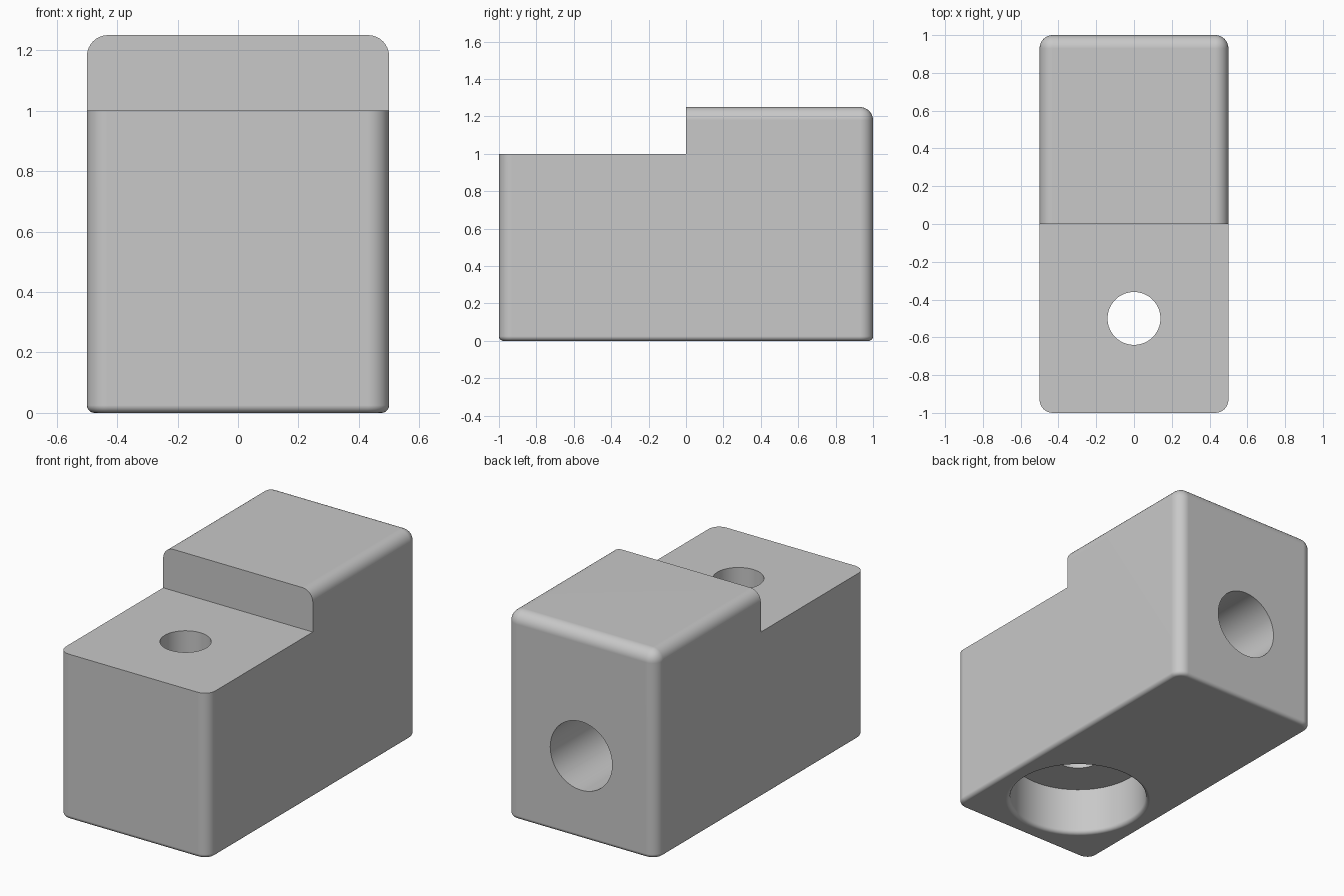
import bpy, bmesh
from math import cos, sin, pi, radians
from mathutils import Matrix, Vector

if "Cube" in bpy.data.objects:
    bpy.data.objects.remove(bpy.data.objects["Cube"], do_unlink=True)

ROUND, FOOT_ROUND = 0.07, 0.025
STEP, TOP = 1.0, 1.25

grey = bpy.data.materials.new("plain grey")
grey.use_nodes = True
colour = (0.58, 0.58, 0.58, 1)
grey.diffuse_color = colour
grey.node_tree.nodes["Principled BSDF"].inputs["Base Color"].default_value = colour


def make_object(name, bm):
    bmesh.ops.recalc_face_normals(bm, faces=bm.faces)
    mesh = bpy.data.meshes.new(name)
    bm.to_mesh(mesh)
    bm.free()
    mesh.materials.append(grey)
    obj = bpy.data.objects.new(name, mesh)
    bpy.context.collection.objects.link(obj)
    return obj


def round_edges(bm, test, radius, segments):
    edges = [e for e in bm.edges if test(*(v.co for v in e.verts))]
    bmesh.ops.bevel(bm, geom=edges, offset=radius, segments=segments,
                    profile=0.5, affect='EDGES', clamp_overlap=False)


def lathe(name, profile, matrix):
    """Closed solid turned about z from (radius, z) points."""
    bm = bmesh.new()
    verts = [bm.verts.new((r, 0, z)) for r, z in profile]
    edges = [bm.edges.new(pair) for pair in zip(verts, verts[1:])]
    bmesh.ops.spin(bm, geom=verts + edges, cent=(0, 0, 0), axis=(0, 0, 1),
                   angle=2 * pi, steps=64)
    bmesh.ops.remove_doubles(bm, verts=bm.verts, dist=1e-5)
    bm.transform(matrix)
    return make_object(name, bm)


# Stepped block: side profile extruded across the width
bm = bmesh.new()
side = [(-1, 0), (1, 0), (1, TOP), (0, TOP), (0, STEP), (-1, STEP)]
face = bm.faces.new([bm.verts.new((-0.5, y, z)) for y, z in side])
moved = bmesh.ops.extrude_face_region(bm, geom=[face])["geom"]
bmesh.ops.translate(bm, vec=(1, 0, 0),
                    verts=[v for v in moved if isinstance(v, bmesh.types.BMVert)])
bmesh.ops.recalc_face_normals(bm, faces=bm.faces)


def is_main_edge(a, b):
    upright = abs(a.z - b.z) > 0.9
    high = min(a.z, b.z) > TOP - 0.01 and max(a.y, b.y) > 0.5
    return upright or high


# Large rounds on corners and raised top, small round around the base
round_edges(bm, is_main_edge, ROUND, 8)
round_edges(bm, lambda a, b: max(a.z, b.z) < 1e-4, FOOT_ROUND, 5)
block = make_object("stepped_block", bm)

# Bolt hole with a wide recess below that flares at its mouth
recess, roof = 0.39, 0.29
lip = [(recess + FOOT_ROUND * (1 - cos(t)), FOOT_ROUND * (1 - sin(t)))
       for t in (i * pi / 12 for i in range(7))]
flare = recess + FOOT_ROUND
bolt_cutter = lathe("bolt_hole_cutter",
                    [(0, 1.2), (0.14, 1.2), (0.14, roof), (recess, roof)]
                    + lip + [(flare, -0.1), (0, -0.1)],
                    Matrix.Translation((0, -0.5, 0)))

# Round socket in the back
socket = 0.207
socket_cutter = lathe("back_socket_cutter",
                      [(0, -0.2), (socket, -0.2), (socket, 1), (0, 1)],
                      Matrix.Translation((0, 1, 0.5)) @ Matrix.Rotation(radians(90), 4, 'X'))

bpy.context.view_layer.objects.active = block
for cutter in (bolt_cutter, socket_cutter):
    cut = block.modifiers.new(cutter.name, 'BOOLEAN')
    cut.operation, cut.solver, cut.object = 'DIFFERENCE', 'EXACT', cutter
    bpy.ops.object.modifier_apply(modifier=cut.name)
    bpy.data.objects.remove(cutter, do_unlink=True)

# Smooth rounds, crisp hard edges
bpy.ops.object.select_all(action='DESELECT')
block.select_set(True)
bpy.ops.object.shade_smooth_by_angle(angle=radians(30))
weighted = block.modifiers.new("flat_faces", 'WEIGHTED_NORMAL')
weighted.keep_sharp = True
